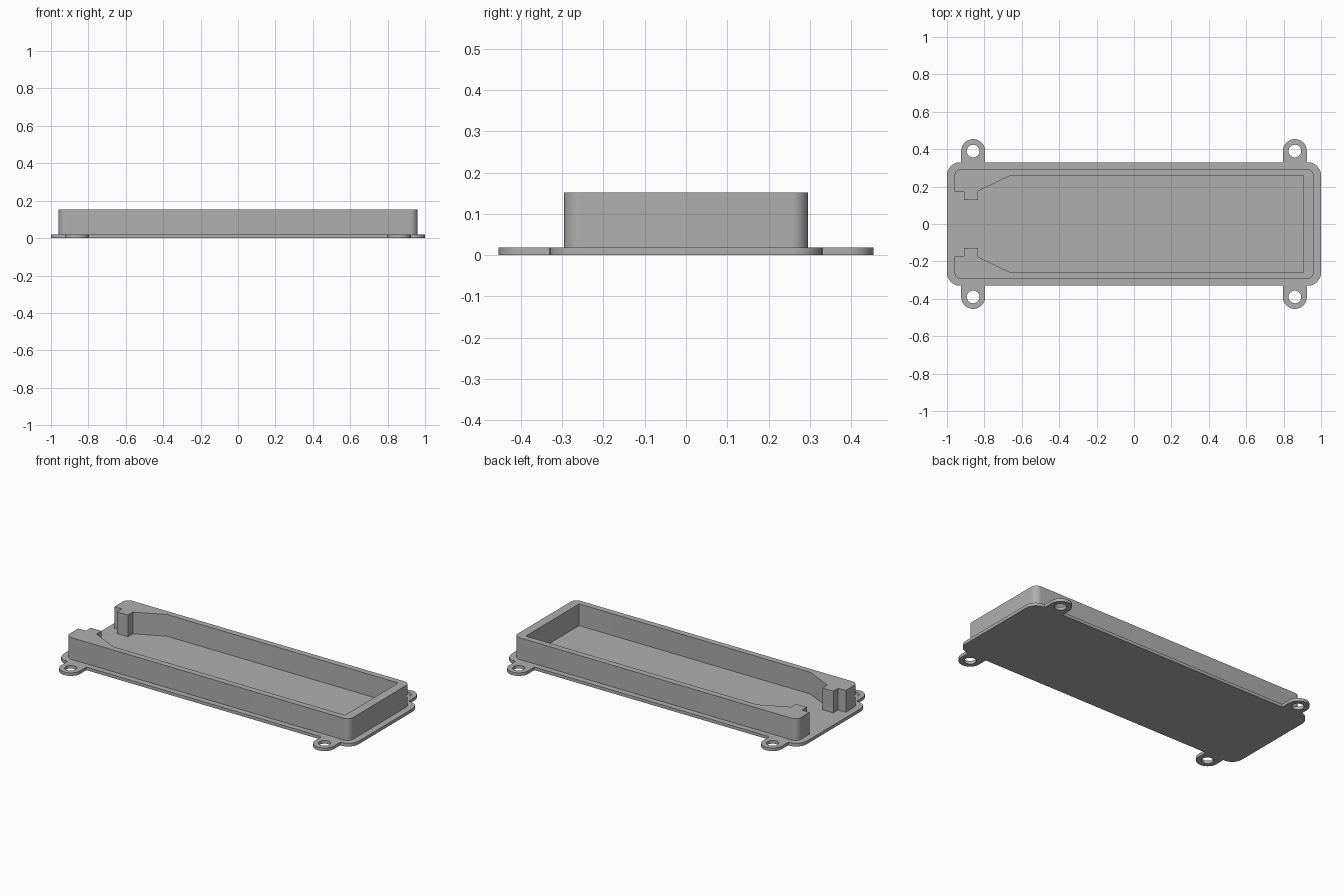
import bpy, bmesh
from math import cos, sin, radians, pi

cube = bpy.data.objects.get("Cube")
if cube:
    bpy.data.objects.remove(cube, do_unlink=True)

grey = bpy.data.materials.new("plain grey")
grey.use_nodes = True
COLOUR = (0.43, 0.43, 0.43, 1)
grey.diffuse_color = COLOUR
grey.node_tree.nodes["Principled BSDF"].inputs["Base Color"].default_value = COLOUR

PLATE_TOP, WALL_TOP = 0.019, 0.152
TAB_X, TAB_Y, TAB_R, HOLE_R = 0.86, 0.39, 0.064, 0.034


def arc(cx, cy, r, start, end, steps=10):
    return [(cx + r * cos(a), cy + r * sin(a))
            for a in (radians(start + (end - start) * i / steps) for i in range(steps + 1))]


def flip(points, sx, sy):
    """Mirror a path, keeping its winding direction."""
    out = [(x * sx, y * sy) for x, y in points]
    return out if sx * sy > 0 else out[::-1]


def prism(name, loops, z0, z1):
    """Extrude an outline, with optional hole loops, from z0 to z1."""
    bm = bmesh.new()
    edges = []
    for loop in loops:
        verts = [bm.verts.new((x, y, z0)) for x, y in loop]
        edges += [bm.edges.new((v, verts[i - 1])) for i, v in enumerate(verts)]
    bmesh.ops.triangle_fill(bm, edges=edges, use_beauty=True, use_dissolve=False)
    new = bmesh.ops.extrude_face_region(bm, geom=bm.faces[:])["geom"]
    top = [g for g in new if isinstance(g, bmesh.types.BMVert)]
    bmesh.ops.translate(bm, verts=top, vec=(0, 0, z1 - z0))
    bmesh.ops.recalc_face_normals(bm, faces=bm.faces[:])
    mesh = bpy.data.meshes.new(name)
    bm.to_mesh(mesh)
    bm.free()
    mesh.materials.append(grey)
    ob = bpy.data.objects.new(name, mesh)
    bpy.context.collection.objects.link(ob)
    bpy.ops.object.select_all(action='DESELECT')
    ob.select_set(True)
    bpy.context.view_layer.objects.active = ob
    bpy.ops.object.shade_smooth_by_angle(angle=radians(30))
    return ob


# Base plate: one quarter outline with a screw tab, mirrored four ways
quarter = (arc(0.93, 0.26, 0.07, 0, 90)
           + [(TAB_X + TAB_R, 0.33)]
           + arc(TAB_X, TAB_Y, TAB_R, 0, 180, 24)
           + [(TAB_X - TAB_R, 0.33)])
outline = []
for sx, sy in ((1, 1), (-1, 1), (-1, -1), (1, -1)):
    outline += flip(quarter, sx, sy)
holes = [arc(sx * TAB_X, sy * TAB_Y, HOLE_R, 0, 345, 23)
         for sx in (1, -1) for sy in (1, -1)]
prism("base_plate", [outline] + holes, 0, PLATE_TOP)

# Wall: C-shaped profile, open at -x, with clip lugs beside the opening
outer = arc(0.92, 0.255, 0.04, 0, 90) + arc(-0.92, 0.255, 0.04, 90, 180)
inner = [(-0.96, 0.175), (-0.908, 0.175), (-0.908, 0.128), (-0.835, 0.128),
         (-0.835, 0.175), (-0.663, 0.258), (0.905, 0.258)]
half = outer + inner
mirrored = flip(half, 1, -1)
# half runs outer then inner; its mirror runs inner then outer
prism("side_wall", [half + mirrored], PLATE_TOP - 0.005, WALL_TOP)
